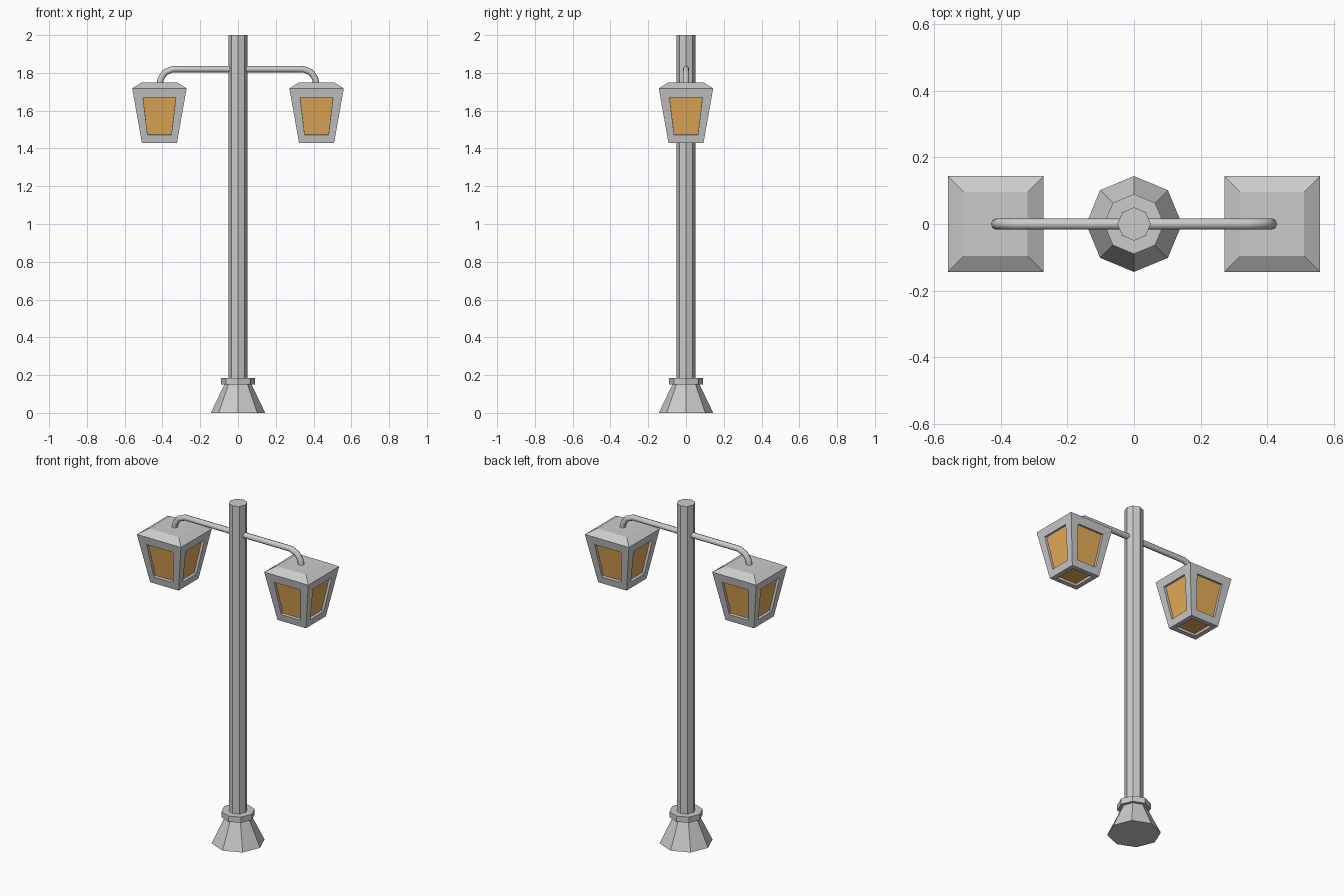
import bpy, bmesh
from math import pi
from mathutils import Vector, Matrix

if "Cube" in bpy.data.objects:
    bpy.data.objects.remove(bpy.data.objects["Cube"])


def finish(name, bm, mat=None):
    me = bpy.data.meshes.new(name)
    bmesh.ops.recalc_face_normals(bm, faces=bm.faces) if mat is None else None
    bm.to_mesh(me)
    bm.free()
    if mat:
        me.materials.append(mat)
    ob = bpy.data.objects.new(name, me)
    bpy.context.collection.objects.link(ob)
    return ob


def octagon(name, r0, r1, z0, z1):
    bm = bmesh.new()
    bmesh.ops.create_cone(bm, cap_ends=True, segments=8, radius1=r0, radius2=r1, depth=z1 - z0,
                          matrix=Matrix.Translation((0, 0, (z0 + z1) / 2)))
    return finish(name, bm)


# Base, collar and pole, each with corners on the axes
octagon("base", 0.144, 0.072, 0, 0.15)
octagon("collar", 0.09, 0.09, 0.15, 0.184)
octagon("pole", 0.05, 0.05, 0.15, 2.0)

# Cross arm drooping into both lanterns
half = [(0.345, 1.82), (0.386, 1.803), (0.408, 1.772), (0.415, 1.735)]
path = [(-x, z) for x, z in reversed(half)] + half
cu = bpy.data.curves.new("arm", 'CURVE')
cu.dimensions = '3D'
cu.bevel_depth = 0.017
cu.bevel_resolution = 2
cu.use_fill_caps = True
sp = cu.splines.new('POLY')
sp.points.add(len(path) - 1)
for p, (x, z) in zip(sp.points, path):
    p.co = (x, 0, z, 1)
bpy.context.collection.objects.link(bpy.data.objects.new("arm", cu))

amber = bpy.data.materials.new("amber_glass")
amber.diffuse_color = (0.8, 0.42, 0.1, 1)
amber.use_nodes = True
amber.node_tree.nodes["Principled BSDF"].inputs["Base Color"].default_value = amber.diffuse_color

Z0, Z1, Z2 = 1.43, 1.718, 1.748       # lantern bottom, eave, roof top
R0, R1, R2 = 0.093, 0.144, 0.096      # half widths at those heights
DEPTH = 0.015


def lantern(side, cx):
    bm = bmesh.new()
    # Tapered body with a shallow hipped roof
    rings = [[bm.verts.new((cx + sx * r, sy * r, z)) for sx, sy in ((-1, -1), (1, -1), (1, 1), (-1, 1))]
             for r, z in ((R0, Z0), (R1, Z1), (R2, Z2))]
    bottom = bm.faces.new(rings[0][::-1])
    bm.faces.new(rings[2])
    sides = []
    for lo, hi in zip(rings, rings[1:]):
        for i in range(4):
            j = (i + 1) % 4
            f = bm.faces.new((lo[i], lo[j], hi[j], hi[i]))
            if lo is rings[0]:
                sides.append(f)
    bm.normal_update()

    # Framed openings, then recesses
    openings = sides + [bottom]
    bmesh.ops.inset_individual(bm, faces=openings, thickness=0.038)
    for i, f in enumerate(sides):
        rot = Matrix.Rotation(i * pi / 2, 3, 'Z')
        for v in f.verts:
            local = rot.inverted() @ (v.co - Vector((cx, 0, 0)))
            w, z = (0.087, 1.67) if local.z > 1.57 else (0.063, 1.472)
            d = R0 + (R1 - R0) * (z - Z0) / (Z1 - Z0)
            v.co = rot @ Vector((w if local.x > 0 else -w, -d, z)) + Vector((cx, 0, 0))
    bmesh.ops.inset_individual(bm, faces=openings, thickness=0.0)
    for f in openings:
        n = f.normal.copy()
        for v in f.verts:
            v.co -= n * DEPTH

    # Glass panes take over the recess floors
    glass = bmesh.new()
    for f in openings:
        glass.faces.new([glass.verts.new(v.co) for v in f.verts])
    finish(side + "_lantern_panes", glass, amber)
    bmesh.ops.delete(bm, geom=openings, context='FACES')
    finish(side + "_lantern_frame", bm)


lantern("left", -0.416)
lantern("right", 0.416)
